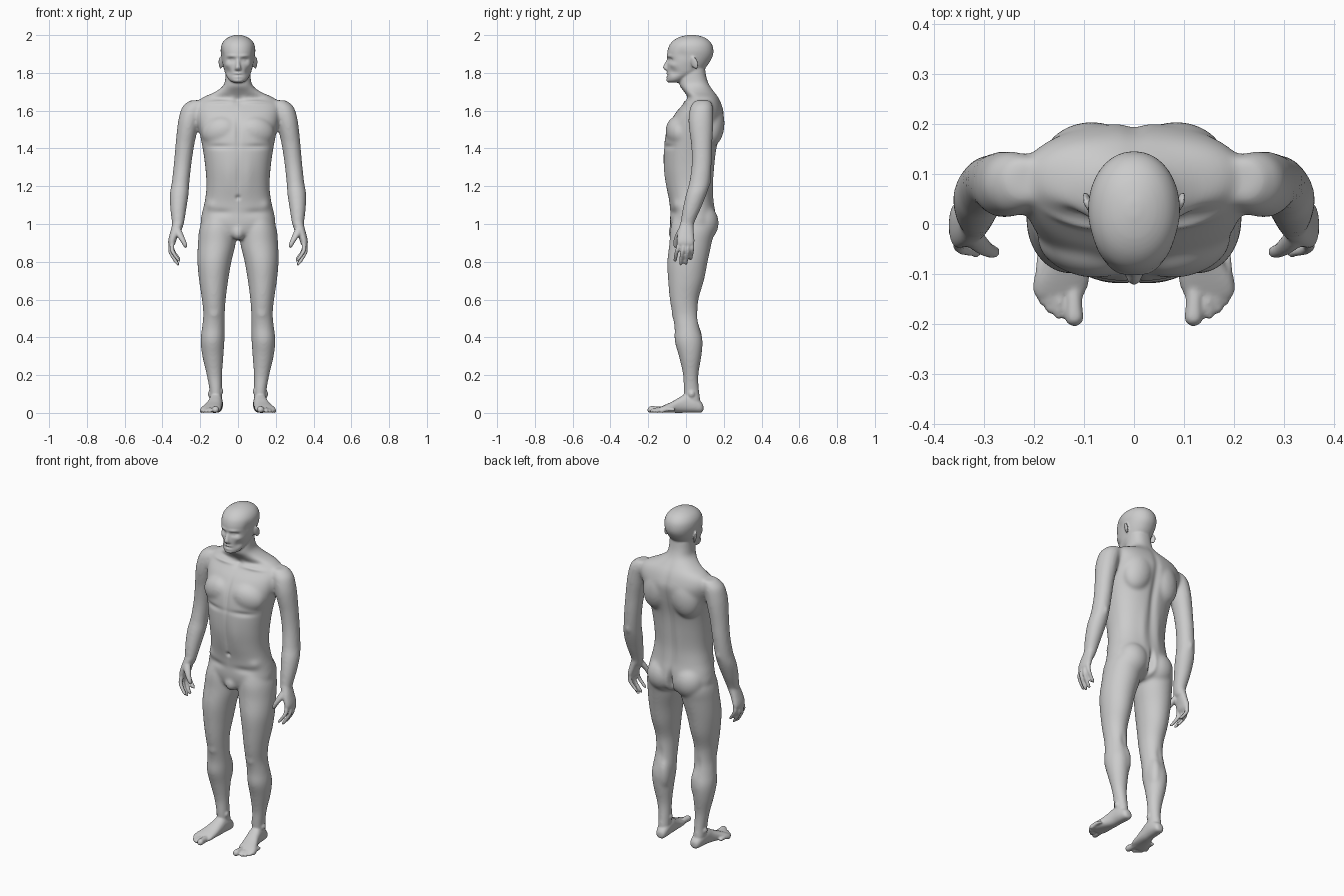
import bpy, math
from mathutils import Vector

SIDES = (1, -1)


def catmull(a, b, c, d, t):
    return [0.5 * (2 * q + (r - p) * t + (2 * p - 5 * q + 4 * r - s) * t * t
                   + (3 * q - p - 3 * r + s) * t ** 3) for p, q, r, s in zip(a, b, c, d)]


def loft(name, rings, axis='Z', side=1, n=2.0, seg=40, sub=5):
    """Ring = (position on axis, centre 1, centre 2, radius 1, radius 2)."""
    rows = []
    for i in range(len(rings) - 1):
        a, d = rings[max(i - 1, 0)], rings[min(i + 2, len(rings) - 1)]
        rows += [catmull(a, rings[i], rings[i + 1], d, k / sub) for k in range(sub)]
    rows.append(rings[-1])
    verts = []
    for t, c1, c2, r1, r2 in rows:
        for k in range(seg):
            a = 2 * math.pi * k / seg
            c, s = math.cos(a), math.sin(a)
            u = c1 + r1 * math.copysign(abs(c) ** (2 / n), c)
            v = c2 + r2 * math.copysign(abs(s) ** (2 / n), s)
            verts.append((side * u, v, t) if axis == 'Z' else (side * u, t, v))
    m = len(rows)
    faces = [(i * seg + k, i * seg + (k + 1) % seg, (i + 1) * seg + (k + 1) % seg, (i + 1) * seg + k)
             for i in range(m - 1) for k in range(seg)]
    faces += [tuple(range(seg))[::-1], tuple(range((m - 1) * seg, m * seg))]
    me = bpy.data.meshes.new(name)
    me.from_pydata(verts, [], faces)
    ob = bpy.data.objects.new(name, me)
    bpy.context.collection.objects.link(ob)
    return ob


def ball(name, loc, rad, rot=(0, 0, 0), side=1):
    bpy.ops.mesh.primitive_uv_sphere_add(segments=32, ring_count=20, location=(side * loc[0], loc[1], loc[2]),
                                         rotation=(rot[0], side * rot[1], side * rot[2]))
    ob = bpy.context.object
    ob.name, ob.scale = name, rad
    return ob


def fuse(name, parts, voxel, passes):
    """Merge overlapping parts into one smooth skin."""
    bpy.ops.object.select_all(action='DESELECT')
    for p in parts:
        p.select_set(True)
    bpy.context.view_layer.objects.active = parts[0]
    bpy.ops.object.join()
    ob = bpy.context.object
    ob.name = name
    re = ob.modifiers.new("skin", 'REMESH')
    re.mode, re.voxel_size = 'VOXEL', voxel
    sm = ob.modifiers.new("soften", 'SMOOTH')
    sm.factor, sm.iterations = 0.5, passes
    bpy.ops.object.convert(target='MESH')
    return ob


# torso with neck
body = [loft("torso", [
    (.92, 0, .02, .06, .07), (.95, 0, .035, .165, .108), (1.0, 0, .038, .197, .122),
    (1.06, 0, .036, .19, .12), (1.12, 0, .028, .176, .117), (1.2, 0, .018, .167, .122),
    (1.3, 0, .016, .173, .133), (1.4, 0, .023, .187, .140), (1.5, 0, .043, .207, .145),
    (1.58, 0, .070, .225, .131), (1.63, 0, .085, .225, .105), (1.668, 0, .09, .19, .083),
    (1.7, 0, .07, .12, .08), (1.735, 0, .045, .076, .08), (1.78, 0, .037, .067, .071),
    (1.84, 0, .04, .064, .06)], n=2.3, seg=64)]
body.append(ball("groin", (0, -.058, .955), (.036, .036, .042)))

for s in SIDES:
    # legs
    body.append(loft("leg", [
        (1.06, .10, .03, .07, .09), (.98, .107, .034, .096, .116), (.9, .112, .024, .1, .112),
        (.8, .125, .008, .09, .107), (.7, .129, .0, .077, .095), (.6, .128, -.01, .063, .076),
        (.52, .127, -.004, .057, .068), (.45, .131, .006, .06, .067), (.38, .135, .014, .063, .074),
        (.3, .133, .022, .056, .06), (.2, .125, .025, .041, .041), (.12, .118, .028, .034, .042),
        (.05, .117, .035, .034, .045)], side=s))
    # arms
    body.append(loft("arm", [
        (1.655, .215, .088, .04, .04), (1.62, .237, .083, .058, .06), (1.56, .256, .079, .058, .066),
        (1.5, .268, .08, .055, .064), (1.42, .281, .083, .05, .056), (1.32, .293, .083, .047, .053),
        (1.22, .304, .072, .047, .055), (1.16, .311, .055, .05, .055), (1.08, .316, .03, .043, .048),
        (1.0, .318, .006, .032, .037), (.96, .328, .0, .027, .04)], side=s))
    # muscles
    body.append(ball("pectoral", (.098, -.045, 1.49), (.098, .06, .078), (0, .25, .25), s))
    body.append(ball("shoulder_blade", (.095, .14, 1.53), (.085, .063, .12), (0, -.2, -.2), s))
    body.append(ball("buttock", (.088, .085, 1.005), (.092, .088, .1), side=s))
    body.append(ball("kneecap", (.126, -.047, .53), (.035, .03, .045), side=s))
    body.append(ball("inner_calf", (.108, .04, .38), (.036, .047, .1), side=s))
base = fuse("body", body, .008, 12)

# head
parts = [base, loft("head", [
    (1.748, 0, -.062, .022, .025), (1.758, 0, -.055, .043, .043), (1.78, 0, -.035, .06, .064),
    (1.803, 0, -.01, .07, .089), (1.83, 0, .003, .077, .103), (1.86, 0, .014, .084, .113),
    (1.89, 0, .021, .089, .121), (1.92, 0, .024, .092, .121), (1.95, 0, .026, .087, .112),
    (1.975, 0, .028, .07, .09), (1.992, 0, .029, .043, .057), (2.001, 0, .03, .012, .016)], n=2.1, seg=56)]
parts.append(loft("nose", [
    (1.885, 0, -.088, .008, .008), (1.855, 0, -.098, .01, .013), (1.83, 0, -.104, .015, .018),
    (1.817, 0, -.1, .017, .014), (1.812, 0, -.096, .01, .008)]))

FINGERS = ((-.036, .349, .897, .80), (-.012, .357, .893, .782), (.011, .356, .894, .785), (.032, .349, .903, .81))
TOES = ((.121, .119, -.203, .018), (.146, .15, -.19, .0115), (.160, .168, -.178, .0105),
        (.173, .182, -.162, .010), (.184, .193, -.14, .010))
for s in SIDES:
    parts.append(ball("ear", (.093, .045, 1.852), (.007, .02, .034), (.25, .15, -.4), s))
    # hands
    parts.append(loft("palm", [
        (1.03, .317, .014, .03, .036), (1.0, .319, .005, .029, .036), (.96, .333, -.001, .025, .042),
        (.92, .346, -.002, .022, .046), (.895, .351, -.002, .018, .045), (.88, .352, -.002, .009, .035)],
        side=s, n=2.3))
    for y, x, z, tip in FINGERS:
        h = z - tip
        parts.append(loft("finger", [
            (z + .02, x - .004, y * .9, .012, .011), (z - h * .25, x + .001, y * 1.1 - .003, .0125, .0115),
            (z - h * .5, x - .006, y * 1.2 - .007, .012, .011), (z - h * .8, x - .026, y * 1.2 - .012, .011, .0105),
            (tip + .005, x - .037, y * 1.2 - .014, .009, .009), (tip - .002, x - .041, y * 1.2 - .014, .003, .003)],
            side=s, seg=16))
    parts.append(loft("thumb", [
        (.985, .325, -.018, .018, .016), (.95, .312, -.036, .021, .018), (.92, .296, -.05, .017, .015),
        (.895, .283, -.055, .0135, .013), (.88, .278, -.055, .010, .010), (.872, .276, -.055, .003, .003)],
        side=s, seg=20))
    # feet
    parts.append(loft("foot", [
        (.092, .113, .026, .014, .014), (.08, .113, .03, .028, .028), (.045, .115, .043, .035, .042),
        (0, .118, .05, .037, .049), (-.035, .123, .041, .04, .041), (-.075, .133, .03, .047, .029),
        (-.115, .144, .021, .054, .02), (-.14, .149, .015, .05, .014), (-.15, .15, .013, .042, .009)],
        axis='Y', side=s, n=2.3))
    for x0, x1, y, r in TOES:
        parts.append(loft("toe", [
            (y + .08, x0, .017, r, r * .9), (y + .04, (x0 + x1) / 2, .018, r * .95, r),
            (y + .015, x1, r, r * 1.03, r), (y + .004, x1, r * .9, r * .75, r * .75),
            (y - .001, x1, r * .85, r * .25, r * .25)], axis='Y', side=s, seg=16))
    for x, y, z in ((.09, .02, .115), (.148, .03, .1)):
        parts.append(ball("ankle_bone", (x, y, z), (.012, .016, .018), side=s))
figure = fuse("human_figure", parts, .0055, 4)

# sculpt strokes: centre, reach, push
STROKES = [
    ((0, .19, 1.4), (.022, .09, .25), (0, -.012, 0)),          # spine furrow
    ((0, .16, .985), (.014, .07, .06), (0, -.035, 0)),         # seat cleft
    ((0, -.1, 1.48), (.012, .06, .09), (0, .008, 0)),          # breastbone
    ((0, -.115, 1.25), (.01, .06, .12), (0, .005, 0)),         # belly line
    ((0, -.1, 1.14), (.012, .05, .012), (0, .01, 0)),          # navel
    ((0, -.02, 1.655), (.022, .05, .02), (0, .014, 0)),        # throat notch
    ((0, -.1, 1.787), (.026, .03, .0045), (0, .005, 0)),       # mouth line
    ((0, -.1, 1.797), (.02, .03, .006), (0, -.006, 0)),        # upper lip
    ((0, -.1, 1.778), (.018, .03, .006), (0, -.006, 0)),       # lower lip
    ((0, -.095, 1.757), (.022, .03, .012), (0, -.006, 0)),     # chin
]
PAIRED = [
    ((.036, -.085, 1.869), (.02, .04, .012), (0, .015, 0)),    # eye socket
    ((.034, -.08, 1.868), (.011, .03, .007), (0, -.006, 0)),   # eyelid
    ((.034, -.085, 1.889), (.026, .03, .008), (0, -.006, 0)),  # brow
    ((.055, -.06, 1.842), (.016, .03, .014), (.002, -.005, 0)),  # cheekbone
    ((.052, -.06, 1.805), (.018, .04, .02), (-.006, .004, 0)),   # cheek hollow
    ((.08, -.02, 1.9), (.02, .03, .03), (-.005, 0, 0)),        # temple
    ((.1, .0, 1.645), (.07, .03, .009), (0, -.007, .003)),     # collarbone
    ((.1, .01, 1.675), (.05, .03, .014), (0, .006, -.005)),    # collarbone hollow
    ((.1, -.1, 1.41), (.07, .06, .014), (0, .007, 0)),         # under chest
    ((.055, -.11, 1.25), (.03, .05, .1), (0, -.004, 0)),       # belly muscle
    ((.1, -.09, 1.06), (.06, .05, .02), (-.003, .008, 0)),     # groin crease
    ((.15, -.06, 1.1), (.03, .05, .025), (.004, -.006, 0)),    # hip bone
    ((.05, .15, 1.2), (.025, .05, .12), (0, .005, 0)),         # lower back muscle
    ((.127, .07, .5), (.02, .03, .04), (0, -.006, 0)),         # knee hollow
    ((.3, .13, 1.22), (.015, .03, .02), (0, .005, 0)),         # elbow
]
for c, r, p in PAIRED:
    for s in SIDES:
        STROKES.append(((s * c[0], c[1], c[2]), r, (s * p[0], p[1], p[2])))
for c, r, p in STROKES:
    push = Vector(p)
    for v in figure.data.vertices:
        dz = (v.co.z - c[2]) / r[2]
        if abs(dz) < 2.5:
            dx, dy = (v.co.x - c[0]) / r[0], (v.co.y - c[1]) / r[1]
            d = dx * dx + dy * dy + dz * dz
            if d < 6:
                v.co += push * math.exp(-d)

# soles flat on the ground
for v in figure.data.vertices:
    v.co.z = max(v.co.z, 0.0)
figure.data.shade_smooth()
